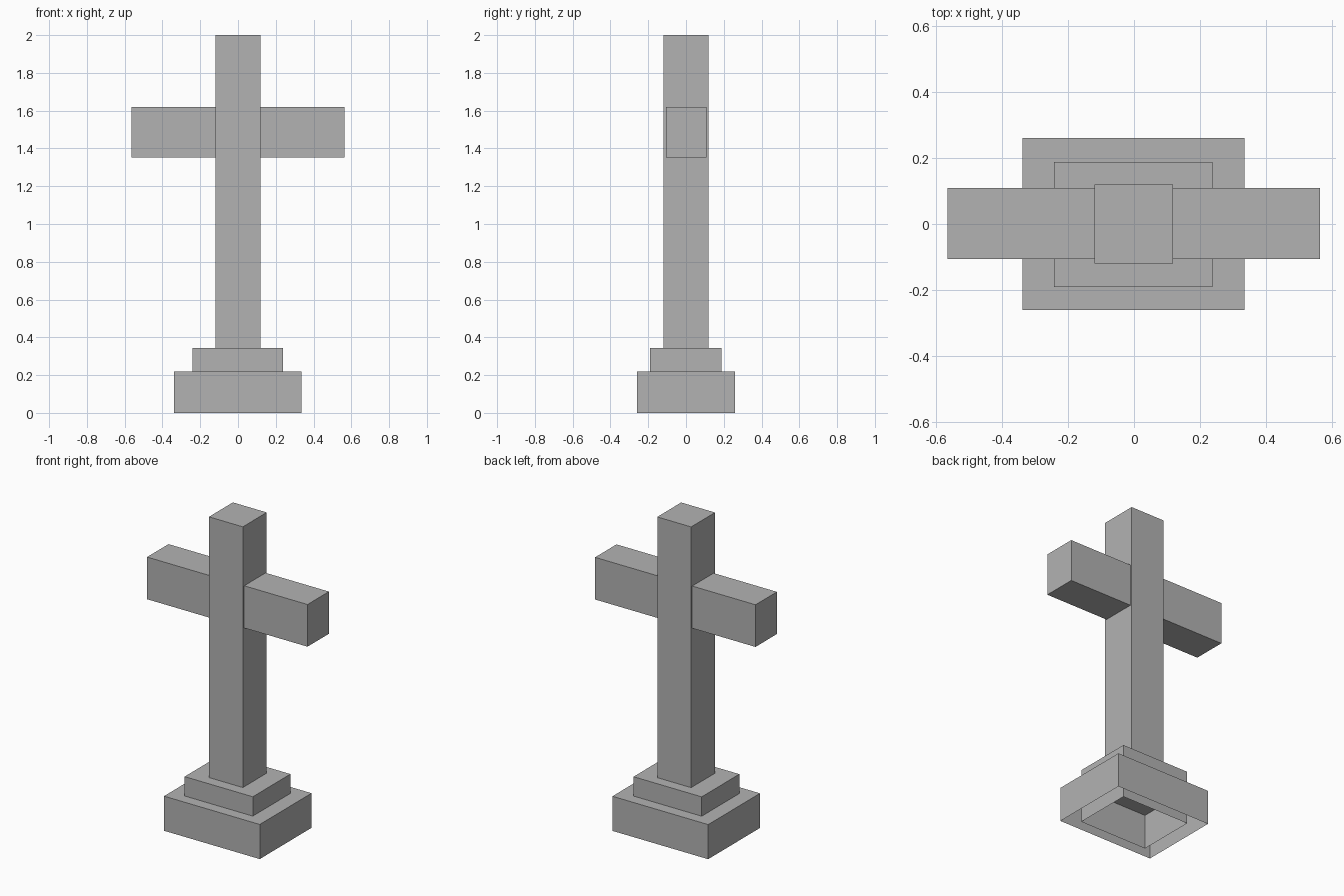
import bpy
import bmesh

if "Cube" in bpy.data.objects:
    bpy.data.objects.remove(bpy.data.objects["Cube"])

stone = bpy.data.materials.new("grey_stone")
stone.diffuse_color = (0.45, 0.45, 0.45, 1.0)
stone.use_nodes = True
stone.node_tree.nodes["Principled BSDF"].inputs["Base Color"].default_value = stone.diffuse_color


def block(name, x, y, z, open_bottom=False):
    """Box between the given (min, max) ranges, optionally without its underside."""
    bm = bmesh.new()
    bmesh.ops.create_cube(bm, size=1.0)
    for v in bm.verts:
        for axis, (low, high) in enumerate((x, y, z)):
            v.co[axis] = high if v.co[axis] > 0 else low
    bm.normal_update()
    if open_bottom:
        under = [f for f in bm.faces if f.normal.z < -0.9]
        bmesh.ops.delete(bm, geom=under, context='FACES_ONLY')
    mesh = bpy.data.meshes.new(name)
    bm.to_mesh(mesh)
    bm.free()
    mesh.materials.append(stone)
    obj = bpy.data.objects.new(name, mesh)
    bpy.context.collection.objects.link(obj)
    return obj


# Hollow plinth, and the hollow step that runs down through it to the ground
block("plinth", (-0.338, 0.335), (-0.26, 0.26), (0.0, 0.22), open_bottom=True)
block("step", (-0.242, 0.237), (-0.19, 0.188), (0.0, 0.343), open_bottom=True)

# Upright post and the slightly thinner crossbar
block("post", (-0.12, 0.118), (-0.12, 0.12), (0.343, 2.0))
block("crossbar", (-0.565, 0.563), (-0.106, 0.109), (1.352, 1.62))
